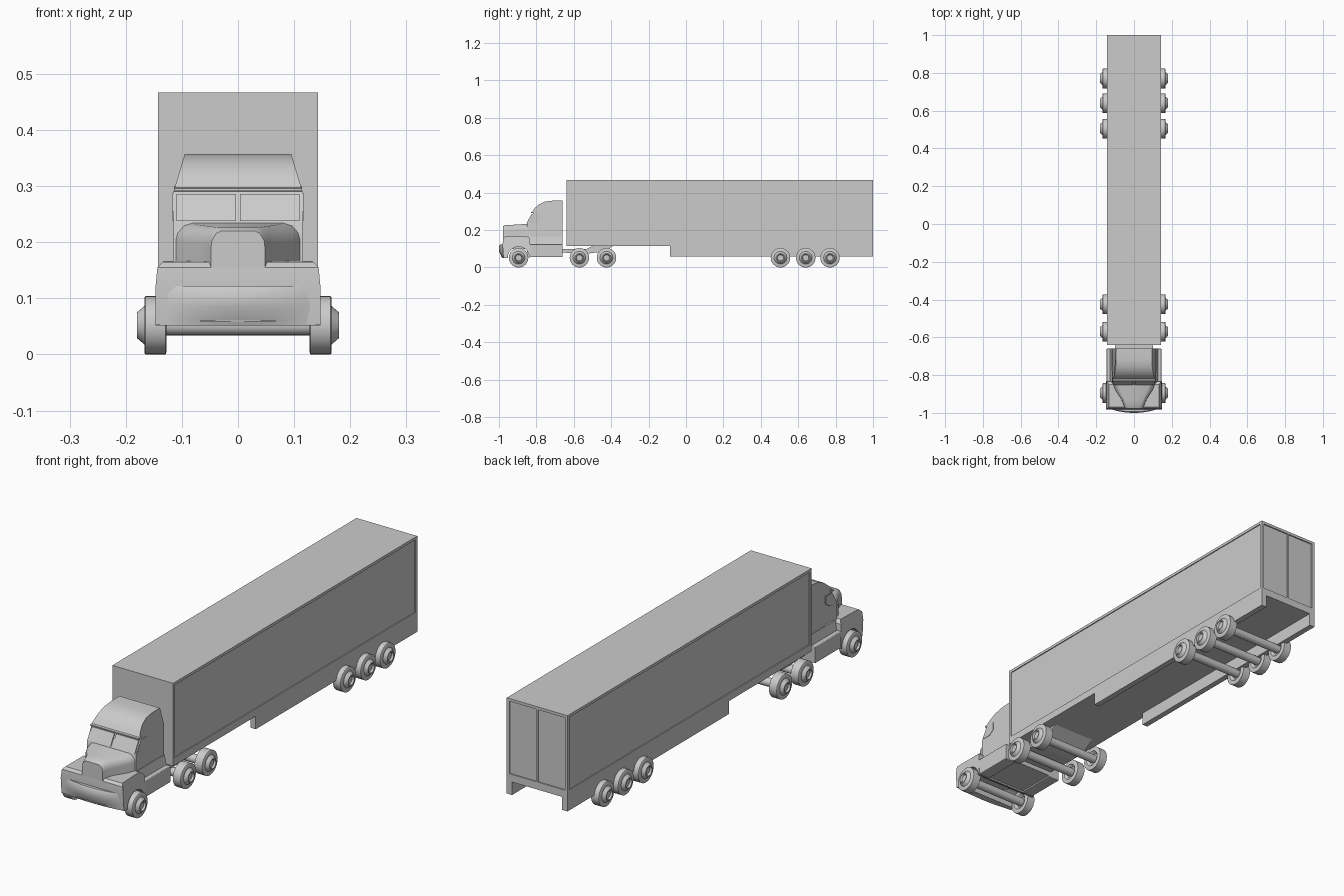
import bpy, bmesh, math

if "Cube" in bpy.data.objects:
    bpy.data.objects.remove(bpy.data.objects["Cube"])


def make(name, verts, faces, smooth=False, bevel=0.0):
    me = bpy.data.meshes.new(name)
    me.from_pydata(verts, [], faces)
    bm = bmesh.new()
    bm.from_mesh(me)
    bmesh.ops.recalc_face_normals(bm, faces=bm.faces)
    bm.to_mesh(me)
    bm.free()
    ob = bpy.data.objects.new(name, me)
    bpy.context.collection.objects.link(ob)
    if bevel:
        m = ob.modifiers.new("bevel", 'BEVEL')
        m.width, m.segments, m.angle_limit = bevel, 3, math.radians(35)
    if smooth:
        bpy.ops.object.select_all(action='DESELECT')
        ob.select_set(True)
        bpy.context.view_layer.objects.active = ob
        bpy.ops.object.shade_smooth_by_angle(angle=math.radians(35))
    return ob


def loft(name, rings, **kw):
    """Closed rings joined into a capped solid."""
    n = len(rings[0])
    verts = [v for r in rings for v in r]
    faces = [(k * n + i, k * n + (i + 1) % n, (k + 1) * n + (i + 1) % n, (k + 1) * n + i)
             for k in range(len(rings) - 1) for i in range(n)]
    faces += [tuple(range(n)), tuple(range((len(rings) - 1) * n, len(rings) * n))]
    return make(name, verts, faces, **kw)


def box(name, x, y, z, **kw):
    return loft(name, [[(x[0], y[0], h), (x[1], y[0], h), (x[1], y[1], h), (x[0], y[1], h)] for h in z], **kw)


def pair(name, x, y, z, **kw):
    for s, side in ((1, "right"), (-1, "left")):
        box(f"{name}_{side}", sorted((s * x[0], s * x[1])), y, z, **kw)


def side_profile(name, pts, width, **kw):
    """Side outline (y, z) extruded across x; width(z) is the half width."""
    return loft(name, [[(s * width(z), y, z) for y, z in pts] for s in (-1, 1)], **kw)


def revolve_x(name, prof, y, z, sign=1, seg=32):
    rings = [[(sign * x, y + r * math.cos(2 * math.pi * i / seg), z + r * math.sin(2 * math.pi * i / seg))
              for i in range(seg)] for x, r in prof]
    return loft(name, rings, smooth=True)


# Trailer body with framed side panels
box("trailer_body", (-.139, .139), (-.64, .995), (.115, .467))
pair("trailer_top_rail", (.139, .143), (-.64, 1), (.455, .467))
pair("trailer_bottom_rail", (.139, .143), (-.64, 1), (.115, .147))
pair("trailer_front_post", (.139, .143), (-.64, -.628), (.147, .455))
pair("trailer_rear_side_post", (.139, .143), (.988, 1), (.147, .455))
pair("trailer_skirt", (.118, .143), (-.085, 1), (.06, .115))

# Rear door frame
pair("rear_door_post", (.13, .139), (.995, 1), (.147, .455))
box("rear_door_divider", (-.003, .003), (.995, 1), (.147, .455))
box("rear_top_rail", (-.139, .139), (.995, 1), (.455, .467))
box("rear_bottom_rail", (-.139, .139), (.995, 1), (.115, .147))

# Tractor chassis
side_profile("chassis", [(-.68, .08), (-.52, .075), (-.44, .085), (-.39, .115), (-.50, .115), (-.53, .1), (-.68, .1)],
             lambda z: .1)

# Cab with rounded roof, narrowing towards the top
cab_outline = [(-.66, .06), (-.66, .29), (-.66, .357), (-.715, .357), (-.755, .352), (-.785, .338), (-.808, .318),
               (-.822, .297), (-.816, .29), (-.85, .234), (-.85, .06)]
side_profile("cab", cab_outline, lambda z: .115 - .02 * max(0, z - .29) / .067, smooth=True)
side_profile("sun_visor", [(-.812, .300), (-.83, .296), (-.83, .291), (-.812, .291)], lambda z: .114)

# Windshield halves and side windows
for s, side in ((1, "right"), (-1, "left")):
    a, b = s * .004, s * .11
    loft(f"windshield_{side}", [[(a, -.822 - d, .286), (b, -.822 - d, .286), (b, -.849 - d, .238), (a, -.849 - d, .238)]
                                for d in (-.004, .003)])
    loft(f"side_window_{side}", [[(s * x, -.843, .238), (s * x, -.818, .288), (s * x, -.775, .288),
                                  (s * x, -.775, .255), (s * x, -.80, .238)] for x in (.112, .1165)])


# Hood flaring from the narrow nose to the cab
def hood_ring(y, w, shoulder, top_w, top):
    half = [(w, .10), (w, shoulder - .012), (w * .97, shoulder), ((w + top_w) / 2, (shoulder + top) / 2 + .004),
            (top_w, top)]
    return [(x, y, z) for x, z in half] + [(-x, y, z) for x, z in reversed(half)]


loft("hood", [hood_ring(-.978, .048, .203, .030, .220), hood_ring(-.968, .052, .207, .034, .226),
              hood_ring(-.93, .066, .209, .048, .228), hood_ring(-.88, .10, .213, .07, .231),
              hood_ring(-.84, .114, .218, .085, .235)], smooth=True)

# Fenders with wheel arches
arch = [(-.895 + .058 * math.cos(t), .053 + .058 * math.sin(t))
        for t in [math.pi * i / 12 for i in range(13)]]
fender_outline = [(-.83, .053)] + arch + [(-.976, .053), (-.981, .12), (-.978, .155), (-.968, .165), (-.85, .167),
                                         (-.835, .155)]
side_profile("front_fenders", fender_outline,
             lambda z: .147 - .016 * max(0, (z - .145) / .022) ** 2, smooth=True)


# Bowed front bumper
def bumper_ring(z, bow, w):
    front = [(w * k / 6, -.972 - bow * (1 - (k / 6) ** 2)) for k in range(-6, 7)]
    return [(x, y, z) for x, y in front] + [(w, -.953, z), (-w, -.953, z)]


loft("front_bumper", [bumper_ring(.052, .012, .147), bumper_ring(.062, .016, .147), bumper_ring(.085, .028, .147),
                      bumper_ring(.112, .028, .147), bumper_ring(.122, .022, .143)], smooth=True)
box("bumper_intake", (-.068, .068), (-.989, -.96), (.0585, .0605))

# Side tanks and steps under the cab
pair("side_tank", (.09, .145), (-.84, -.66), (.055, .125), bevel=.003)
for s, side in ((1, "right"), (-1, "left")):
    loft(f"cab_sill_{side}", [[(s * .11, y, .12), (s * .127, y, .12), (s * .117, y, .165), (s * .11, y, .165)]
                              for y in (-.84, -.66)])

# Wheels and axles
tyre = [(.127, .046), (.129, .052), (.165, .052), (.167, .049), (.167, .034), (.180, .023), (.180, .019), (.172, .016)]
inner = [(.138, .024), (.127, .034)]
for i, y in enumerate((-.895, -.57, -.425, .505, .64, .77)):
    for s, side in ((1, "right"), (-1, "left")):
        revolve_x(f"wheel_{i + 1}_{side}", inner + tyre, y, .052, s)
    revolve_x(f"axle_{i + 1}", [(-.14, .018), (.14, .018)], y, .052, seg=20)
